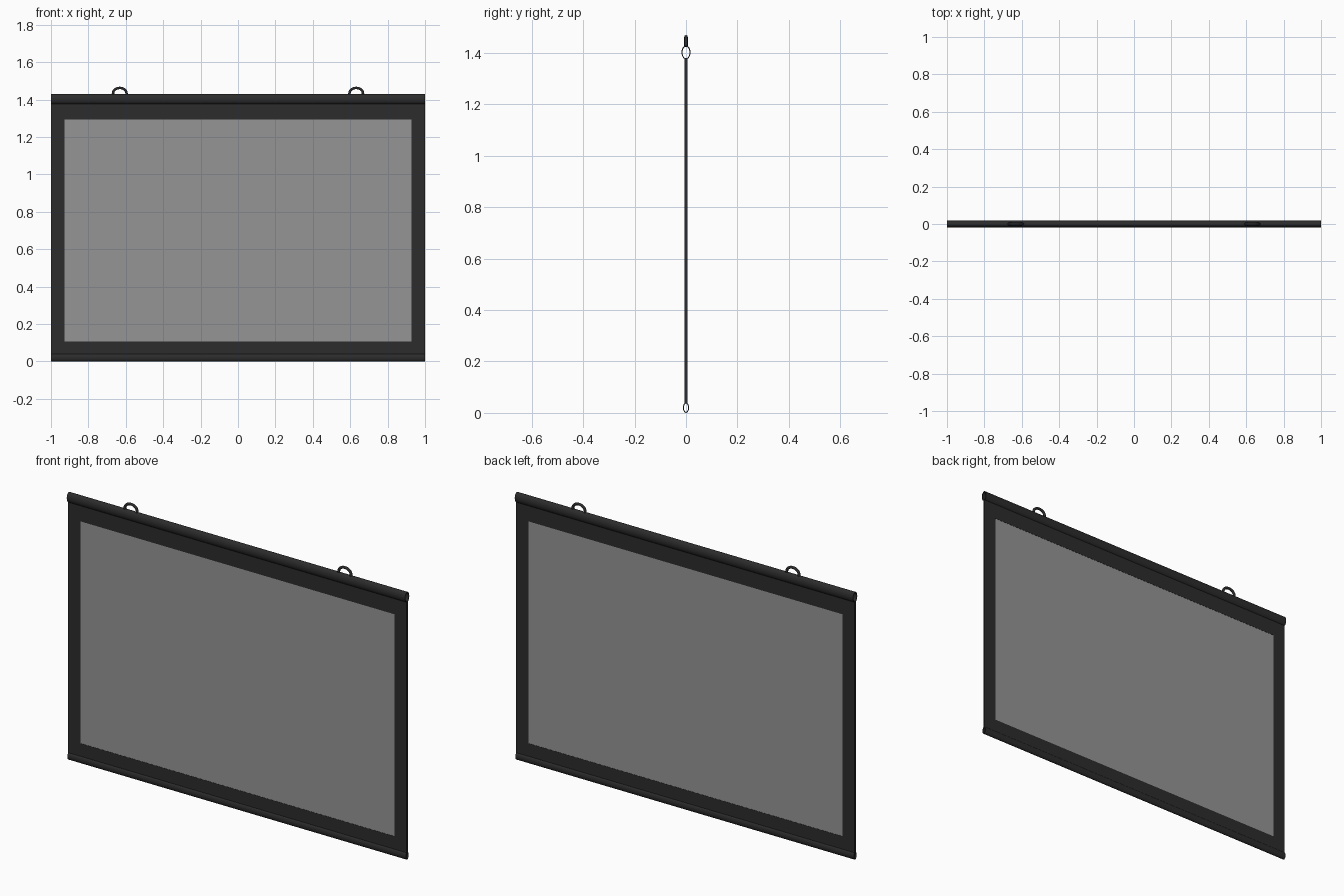
import bpy, bmesh, math

if "Cube" in bpy.data.objects:
    bpy.data.objects.remove(bpy.data.objects["Cube"])


def material(name, color):
    m = bpy.data.materials.new(name)
    m.diffuse_color = color
    m.use_nodes = True
    m.node_tree.nodes["Principled BSDF"].inputs["Base Color"].default_value = m.diffuse_color
    return m


BLACK = material("black_cloth", (0.025, 0.025, 0.025, 1))
GREY = material("screen_grey", (0.3, 0.3, 0.3, 0.65))


def mesh_object(name, bm, mat, smooth=False):
    bmesh.ops.recalc_face_normals(bm, faces=bm.faces)
    me = bpy.data.meshes.new(name)
    bm.to_mesh(me)
    bm.free()
    me.materials.append(mat)
    ob = bpy.data.objects.new(name, me)
    bpy.context.collection.objects.link(ob)
    if smooth:
        bpy.context.view_layer.objects.active = ob
        ob.select_set(True)
        bpy.ops.object.shade_smooth_by_angle(angle=math.radians(40))
        ob.select_set(False)
    return ob


def rect(bm, x, z0, z1, y):
    return [bm.verts.new((sx * x, y, z)) for sx, z in
            ((-1, z0), (1, z0), (1, z1), (-1, z1))]


def bridge(bm, a, b):
    n = len(a)
    for i in range(n):
        bm.faces.new((a[i], a[(i + 1) % n], b[(i + 1) % n], b[i]))


def hollow_bar(name, z, ry, rz, wall, n=32):
    """Open elliptical sleeve running the full width along x."""
    bm = bmesh.new()

    def ring(x, d):
        return [bm.verts.new((x, (ry - d) * math.cos(t), z + (rz - d) * math.sin(t)))
                for t in (2 * math.pi * i / n for i in range(n))]
    loops = [ring(-1, 0), ring(1, 0), ring(1, wall), ring(-1, wall)]
    for i in range(4):
        bridge(bm, loops[i], loops[(i + 1) % 4])
    return mesh_object(name, bm, BLACK, True)


# Black cloth border around the screen opening
T = 0.005
bm = bmesh.new()
loops = [rect(bm, 1.0, 0.037, 1.379, -T), rect(bm, 1.0, 0.037, 1.379, T),
         rect(bm, 0.927, 0.107, 1.293, T), rect(bm, 0.927, 0.107, 1.293, -T)]
for i in range(4):
    bridge(bm, loops[i], loops[(i + 1) % 4])
mesh_object("border", bm, BLACK)

# Translucent screen sheet
bm = bmesh.new()
front = rect(bm, 0.927, 0.107, 1.293, -0.004)
back = rect(bm, 0.927, 0.107, 1.293, 0.004)
bm.faces.new(front)
bm.faces.new(back)
mesh_object("screen", bm, GREY)

# Sleeves along the top and bottom edges
hollow_bar("top_sleeve", 1.402, 0.0175, 0.027, 0.004)
hollow_bar("bottom_sleeve", 0.02, 0.012, 0.02, 0.004)

# Hanging loops
for side, cx in (("left", -0.632), ("right", 0.632)):
    pts = [(-0.037, 1.424)]
    pts += [(-0.036 * math.cos(t), 1.434 + 0.028 * math.sin(t))
            for t in (math.pi * i / 16 for i in range(17))]
    pts.append((0.037, 1.424))
    cu = bpy.data.curves.new(side + "_hanging_loop", 'CURVE')
    cu.dimensions = '3D'
    cu.bevel_depth = 0.007
    cu.bevel_resolution = 3
    cu.use_fill_caps = True
    sp = cu.splines.new('POLY')
    sp.points.add(len(pts) - 1)
    for p, (x, z) in zip(sp.points, pts):
        p.co = (cx + x, 0, z, 1)
    sp.use_smooth = True
    cu.materials.append(BLACK)
    bpy.context.collection.objects.link(
        bpy.data.objects.new(side + "_hanging_loop", cu))
